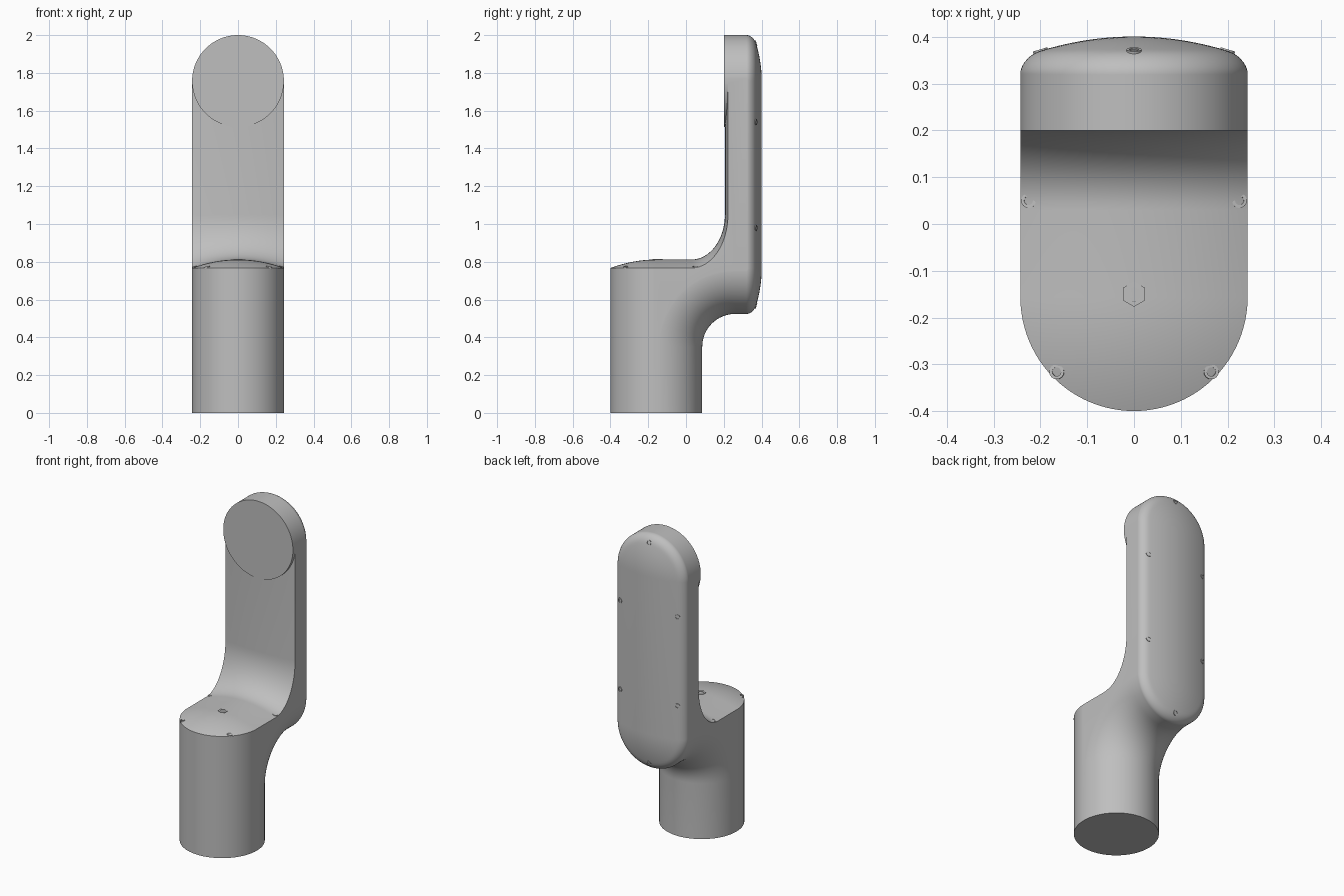
import bpy, bmesh
from math import sin, cos, pi, sqrt
from mathutils import Vector

cube = bpy.data.objects.get("Cube")
if cube:
    bpy.data.objects.remove(cube)

R = 0.243             # radius shared by base, arm ends and mounting disc
BASE_Y = -0.157       # axis of the upright base
LOW, HIGH = 0.767, 1.757   # centres of the rounded arm ends
SEAM = 0.32           # joint between arm and back cover
PIVOT = Vector((0.26, 0.35))
CROWN = 0.045

grey = bpy.data.materials.new("satin grey")
grey.use_nodes = True
colour = (0.52, 0.52, 0.52, 1)
grey.diffuse_color = colour
grey.node_tree.nodes["Principled BSDF"].inputs["Base Color"].default_value = colour


def finish(name, bm):
    bmesh.ops.recalc_face_normals(bm, faces=bm.faces)
    mesh = bpy.data.meshes.new(name)
    bm.to_mesh(mesh)
    bm.free()
    mesh.materials.append(grey)
    obj = bpy.data.objects.new(name, mesh)
    bpy.context.collection.objects.link(obj)
    bpy.ops.object.select_all(action='DESELECT')
    obj.select_set(True)
    bpy.context.view_layer.objects.active = obj
    bpy.ops.object.shade_smooth_by_angle(angle=pi / 6)
    return obj


def loft_across(name, outline, steps=48):
    """Join side outlines taken at closely spaced x positions."""
    bm = bmesh.new()
    rings = []
    for i in range(steps + 1):
        x = 0.9985 * R * sin(pi * (i / steps - 0.5))
        x = max(-0.9985 * R, min(0.9985 * R, x))
        rings.append([bm.verts.new((x, y, z)) for y, z in outline(x)])
    for a, b in zip(rings, rings[1:]):
        for j in range(len(a)):
            k = (j + 1) % len(a)
            bm.faces.new((a[j], a[k], b[k], b[j]))
    bm.faces.new(rings[0])
    bm.faces.new(rings[-1])
    return finish(name, bm)


def top_height(x, y):
    d2 = x * x + min(0, y - BASE_Y) ** 2
    return 0.812 - CROWN * d2 / R ** 2


def cover_depth(x, z):
    dz = max(LOW - z, z - HIGH, 0)
    d = min(R, sqrt(x * x + dz * dz))
    t = max(0, (d - 0.2) / (R - 0.2))
    return 0.401 - CROWN * (d / R) ** 2 - 0.034 * (1 - sqrt(max(0, 1 - t * t)))


def body_outline(x):
    h = sqrt(R * R - x * x)
    front = 0.206 + 0.016 * (x / R) ** 2
    top = top_height(x, 0)
    pts = [(BASE_Y + h, 0)]
    # underside of the elbow
    bend = PIVOT.x - BASE_Y - h
    for i in range(17):
        a = pi / 2 * i / 16
        pts.append((PIVOT.x - bend * cos(a), PIVOT.y + bend * sin(a)))
    # arm back and mounting disc
    pts += [(SEAM, LOW - h), (SEAM, HIGH + h), (0.2, HIGH + h),
            (0.2, HIGH - h), (front, HIGH - h)]
    # hollow sweep from the arm down to the shoulder
    for i in range(17):
        a = pi / 2 * i / 16
        pts.append((0.03 + (front - 0.03) * cos(a), 1.05 - (1.05 - top) * sin(a)))
    # domed shoulder
    for i in range(13):
        y = BASE_Y - h * sin(pi / 2 * i / 12)
        pts.append((y, top_height(x, y)))
    pts.append((BASE_Y - h, 0))
    return pts


def cover_outline(x):
    h = sqrt(R * R - x * x)
    arcs = [sin(pi / 2 * i / 16) for i in range(17)]
    heights = [LOW - h * s for s in reversed(arcs)] + [HIGH + h * s for s in arcs]
    return ([(SEAM, LOW - h)] + [(cover_depth(x, z), z) for z in heights]
            + [(SEAM, HIGH + h)])


loft_across("arm_body", body_outline)
loft_across("back_cover", cover_outline)


def screw(name, place, normal, radius=0.016, sides=16):
    """Small round head with a sunken socket."""
    bm = bmesh.new()
    bmesh.ops.create_cone(bm, cap_ends=True, segments=sides, radius1=radius,
                          radius2=radius, depth=0.02)
    bm.faces.ensure_lookup_table()
    cap = max(bm.faces, key=lambda f: f.calc_center_median().z)
    bmesh.ops.inset_region(bm, faces=[cap], thickness=radius * 0.4)
    inner = bmesh.ops.extrude_face_region(bm, geom=[cap])["geom"]
    bmesh.ops.translate(bm, vec=(0, 0, -0.008),
                        verts=[v for v in inner if isinstance(v, bmesh.types.BMVert)])
    bmesh.ops.delete(bm, geom=[cap], context='FACES_ONLY')
    obj = finish(name, bm)
    obj.rotation_euler = Vector(normal).to_track_quat('Z', 'Y').to_euler()
    obj.location = Vector(place) - Vector(normal).normalized() * 0.007


# shoulder screws and central plug
for side, label in ((1, "left"), (-1, "right")):
    for x, y, spot in ((0.225, 0.05, "rear"), (0.165, -0.316, "front")):
        z = top_height(x, y)
        screw(f"shoulder_screw_{spot}_{label}", (side * x, y, z), (side * 0.2, 0, 1))
    # cover side screws
    for z, spot in ((1.54, "upper"), (0.98, "lower")):
        screw(f"cover_screw_{spot}_{label}", (side * 0.2, cover_depth(0.2, z), z),
              (side * 0.3, 1, 0))
screw("shoulder_plug", (0, -0.15, top_height(0, -0.15)), (0, 0, 1), 0.027, 6)

# cover end screws
for z, tilt, spot in ((HIGH + 0.2, 0.3, "top"), (LOW - 0.2, -0.3, "bottom")):
    screw(f"cover_screw_{spot}", (0, cover_depth(0, z), z), (0, 1, tilt))
